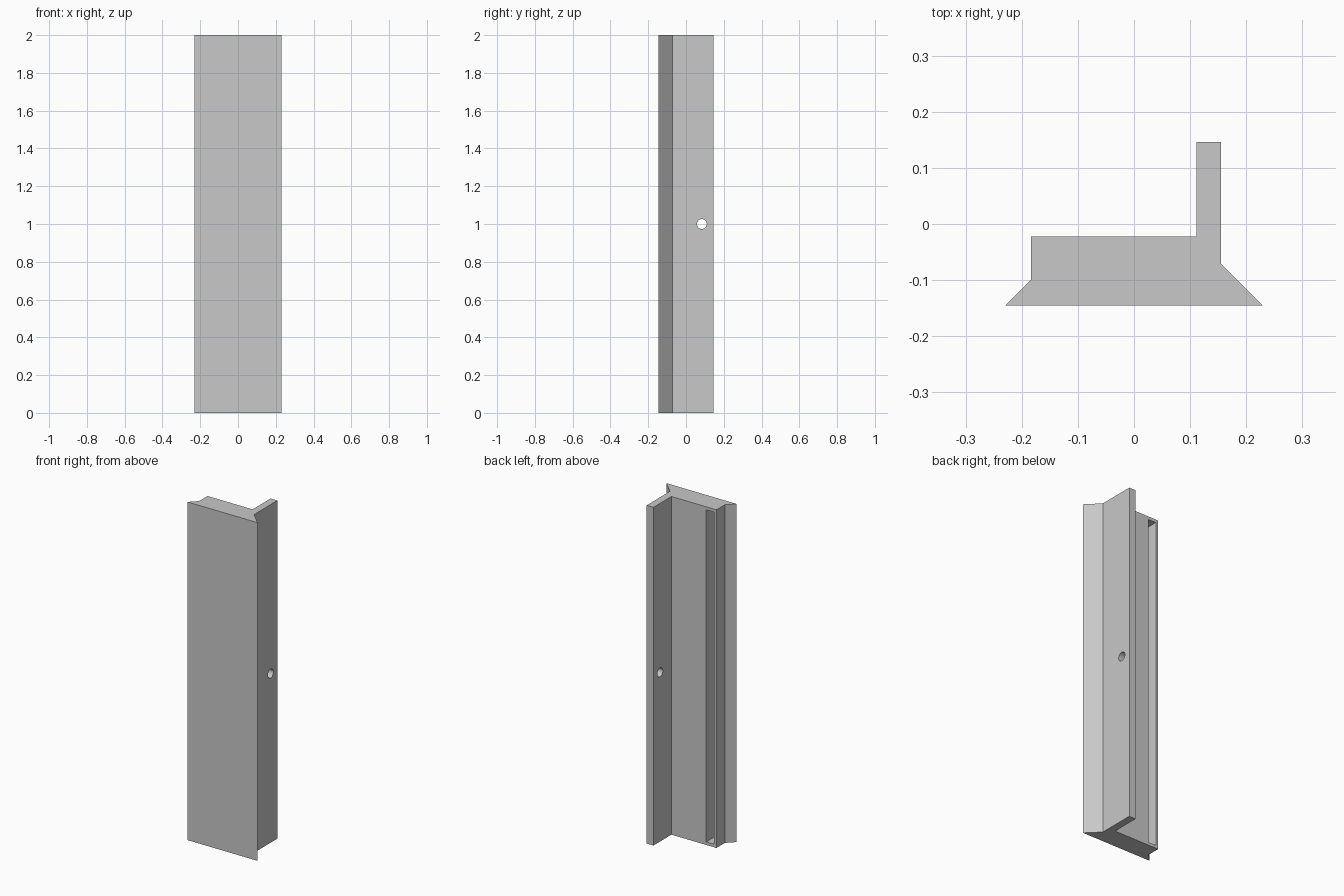
import bpy, bmesh, math
from mathutils import Matrix

cube = bpy.data.objects.get("Cube")
if cube:
    bpy.data.objects.remove(cube, do_unlink=True)

HEIGHT = 2.0

# Plain grey material
grey = bpy.data.materials.new("plain_grey")
grey.use_nodes = True
colour = (0.58, 0.58, 0.58, 1)
grey.diffuse_color = colour
grey.node_tree.nodes["Principled BSDF"].inputs["Base Color"].default_value = colour


def make_object(name, bm):
    bmesh.ops.recalc_face_normals(bm, faces=bm.faces)
    mesh = bpy.data.meshes.new(name)
    bm.to_mesh(mesh)
    bm.free()
    mesh.materials.append(grey)
    obj = bpy.data.objects.new(name, mesh)
    bpy.context.scene.collection.objects.link(obj)
    return obj


def cut(target, cutter):
    cutter.hide_render = True
    mod = target.modifiers.new(cutter.name, 'BOOLEAN')
    mod.operation = 'DIFFERENCE'
    mod.solver = 'EXACT'
    mod.object = cutter
    bpy.ops.object.select_all(action='DESELECT')
    bpy.context.view_layer.objects.active = target
    target.select_set(True)
    bpy.ops.object.modifier_apply(modifier=mod.name)
    bpy.data.objects.remove(cutter, do_unlink=True)


# Rail: bevelled base with an upright flange, extruded to full height
profile = [(-0.229, -0.145), (0.229, -0.145), (0.155, -0.071), (0.155, 0.146),
           (0.111, 0.146), (0.111, -0.022), (-0.184, -0.022), (-0.184, -0.1)]
bm = bmesh.new()
base = bm.faces.new([bm.verts.new((x, y, 0)) for x, y in profile])
top = bmesh.ops.extrude_face_region(bm, geom=[base])["geom"]
bmesh.ops.translate(bm, vec=(0, 0, HEIGHT),
                    verts=[v for v in top if isinstance(v, bmesh.types.BMVert)])
rail = make_object("flanged_rail", bm)

# Round hole through the flange at mid height
bm = bmesh.new()
place = Matrix.Translation((0.133, 0.084, HEIGHT / 2)) @ Matrix.Rotation(math.pi / 2, 4, 'Y')
bmesh.ops.create_cone(bm, cap_ends=True, segments=32, radius1=0.026, radius2=0.026,
                      depth=0.12, matrix=place)
cut(rail, make_object("hole_cutter", bm))

# Long closed-end slot in the back of the base
bm = bmesh.new()
place = Matrix.Translation((-0.143, -0.022, HEIGHT / 2)) @ Matrix.Diagonal((0.052, 0.18, HEIGHT - 0.036, 1))
bmesh.ops.create_cube(bm, size=1, matrix=place)
cut(rail, make_object("slot_cutter", bm))

# Smooth the hole wall, keep all edges crisp
bpy.ops.object.shade_smooth_by_angle(angle=math.radians(30))
